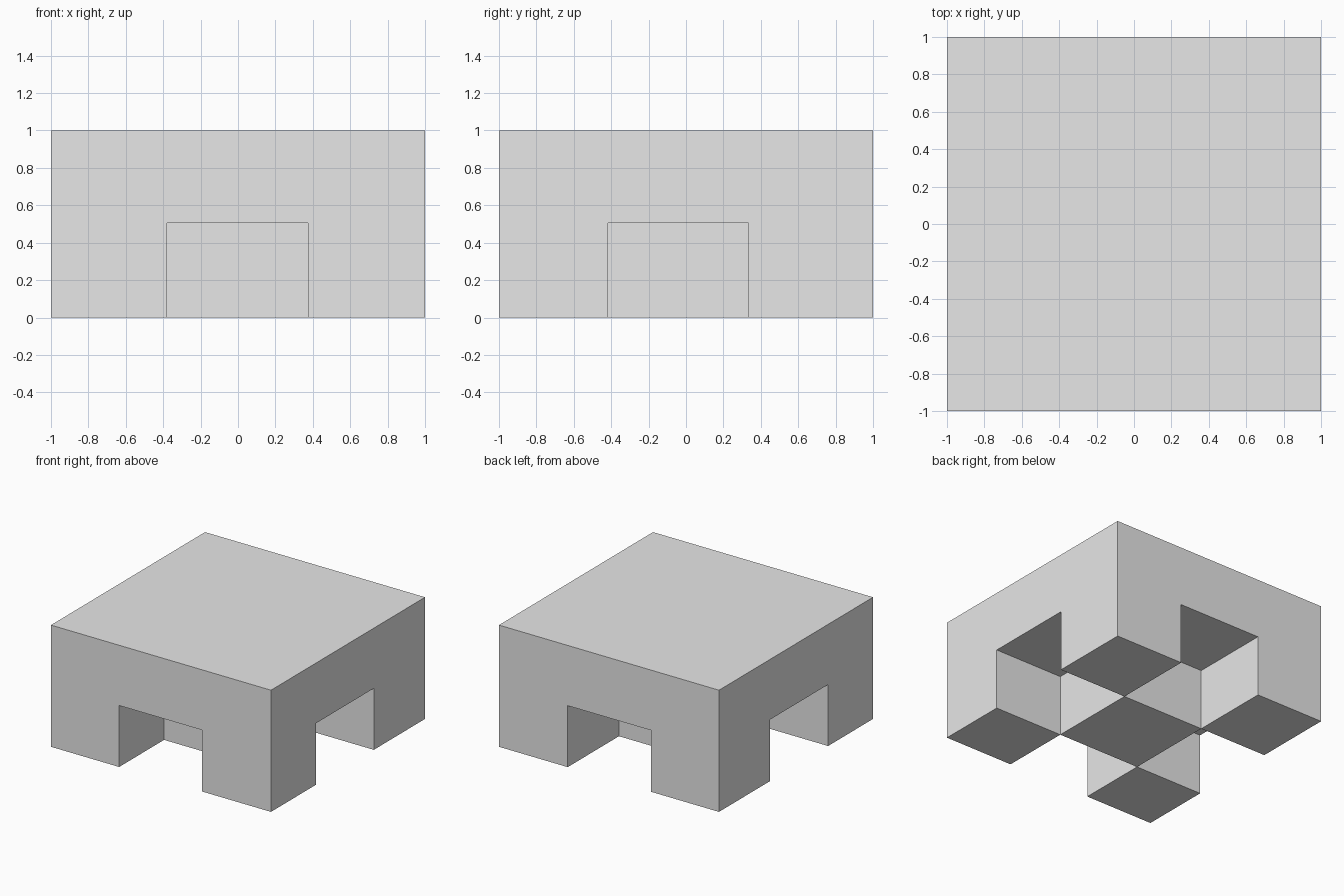
import bpy
import bmesh
import math

default = bpy.data.objects.get("Cube")
if default:
    bpy.data.objects.remove(default, do_unlink=True)

# Cut lines of the openings, with their height and the full height
X_LINES = (-1, -0.38, 0.375, 1)
Y_LINES = (-1, -0.417, 0.335, 1)
OPENING_TOP = 0.505
TOP = 1.0

grey = bpy.data.materials.new("plain grey")
grey.use_nodes = True
colour = (0.8, 0.8, 0.8, 1)
grey.diffuse_color = colour
grey.node_tree.nodes["Principled BSDF"].inputs["Base Color"].default_value = colour

# Three by three sheet at the height of the openings
bm = bmesh.new()
bmesh.ops.create_grid(bm, x_segments=3, y_segments=3, size=1)
for v in bm.verts:
    column = round((v.co.x + 1) * 1.5)
    row = round((v.co.y + 1) * 1.5)
    v.co = (X_LINES[column], Y_LINES[row], OPENING_TOP)
sheet = list(bm.faces)


def cell(lines, value):
    return sum(value > line for line in lines)


# Corner legs and centre pillar fill the sheet like a checkerboard
supports = [f for f in sheet
            if (cell(X_LINES, f.calc_center_median().x)
                + cell(Y_LINES, f.calc_center_median().y)) % 2 == 0]

# Raise the solid upper slab
slab = bmesh.ops.extrude_face_region(bm, geom=sheet, use_keep_orig=True)
for item in slab["geom"]:
    if isinstance(item, bmesh.types.BMVert):
        item.co.z = TOP

# Lower the legs and the pillar to the ground
lowered = bmesh.ops.extrude_discrete_faces(bm, faces=supports)
for face in lowered["faces"]:
    for v in face.verts:
        v.co.z = 0

# Merge the flat pieces into clean faces
bmesh.ops.recalc_face_normals(bm, faces=list(bm.faces))
bmesh.ops.dissolve_limit(bm, angle_limit=math.radians(1),
                         verts=list(bm.verts), edges=list(bm.edges))

mesh = bpy.data.meshes.new("block_with_legs")
bm.to_mesh(mesh)
bm.free()
mesh.materials.append(grey)
body = bpy.data.objects.new("block_with_legs", mesh)
bpy.context.collection.objects.link(body)
